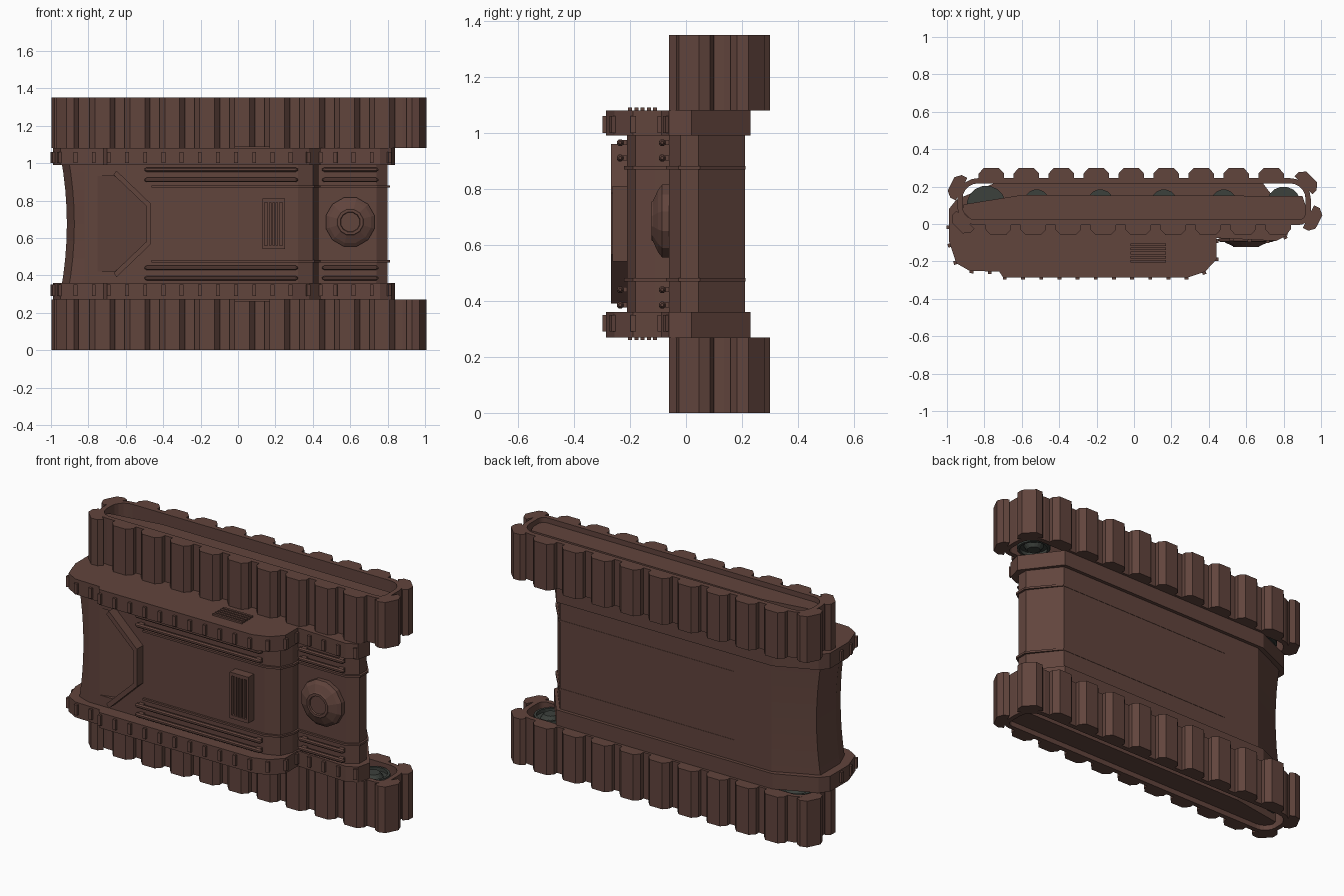
import bpy, bmesh, math
from mathutils import Vector

if "Cube" in bpy.data.objects:
    bpy.data.objects.remove(bpy.data.objects["Cube"])

MID = 0.675  # mirror plane of the vehicle, which lies on its side


def material(name, rgb):
    m = bpy.data.materials.new(name)
    m.use_nodes = True
    m.diffuse_color = (*rgb, 1)
    bsdf = m.node_tree.nodes["Principled BSDF"]
    bsdf.inputs["Base Color"].default_value = (*rgb, 1)
    bsdf.inputs["Roughness"].default_value = 0.8
    return m


BROWN = material("rust_brown", (0.12, 0.058, 0.046))
GREEN = material("dark_grey_green", (0.045, 0.052, 0.045))


def finish(bm, name, mat):
    bmesh.ops.recalc_face_normals(bm, faces=bm.faces)
    me = bpy.data.meshes.new(name)
    bm.to_mesh(me)
    bm.free()
    me.materials.append(mat)
    ob = bpy.data.objects.new(name, me)
    bpy.context.scene.collection.objects.link(ob)
    return ob


def loft(bm, rings, caps=True):
    """Join rings of points with quads, optionally closing both ends."""
    rows = [[bm.verts.new(p) for p in ring] for ring in rings]
    n = len(rows[0])
    for a, b in zip(rows, rows[1:]):
        for i in range(n):
            j = (i + 1) % n
            bm.faces.new((a[i], a[j], b[j], b[i]))
    if caps:
        bm.faces.new(rows[0])
        bm.faces.new(rows[-1])


def prism_z(bm, pts, z0, z1):
    loft(bm, [[(x, y, z) for x, y in pts] for z in (z0, z1)])


def prism_y(bm, pts, y0, y1):
    loft(bm, [[(x, y, z) for x, z in pts] for y in (y0, y1)])


def rect(a0, a1, b0, b1):
    return [(a0, b0), (a1, b0), (a1, b1), (a0, b1)]


def circle(cx, cy, r, n):
    return [(cx + r * math.cos(2 * math.pi * (i + .5) / n),
             cy + r * math.sin(2 * math.pi * (i + .5) / n)) for i in range(n)]


def along(path, s):
    """Point and tangent at distance s along an open path."""
    for a, b in zip(path, path[1:]):
        d = Vector(b) - Vector(a)
        if s <= d.length:
            return Vector(a) + d.normalized() * s, d.normalized()
        s -= d.length
    return Vector(path[-1]), d.normalized()


def length(path):
    return sum((Vector(b) - Vector(a)).length for a, b in zip(path, path[1:]))


def grow(pts, d):
    """Offset a closed outline outward by d."""
    out = []
    for i, p in enumerate(pts):
        e0 = (Vector(p) - Vector(pts[i - 1])).normalized()
        e1 = (Vector(pts[(i + 1) % len(pts)]) - Vector(p)).normalized()
        n0, n1 = Vector((e0.y, -e0.x)), Vector((e1.y, -e1.x))
        out.append(tuple(Vector(p) + (n0 + n1) * d / (1 + n0.dot(n1))))
    return out


# Hull: profile in x and y, with the tail end dished between the sides
deck = [(-.95, -.08), (-.91, -.18), (-.82, -.21), (.32, -.21), (.4, -.18),
        (.43, -.11), (.43, -.06), (.74, -.06), (.8, -.02), (.8, .045), (.67, .21)]
hull_pts = deck + [(-.7, .21), (-.95, .1)]
rings = []
for i in range(9):
    t = i / 4 - 1
    dish = .035 * (1 - t * t)
    rings.append([(x + (dish if x < -.85 else 0), y, MID + t * .37) for x, y in hull_pts])
bm = bmesh.new()
loft(bm, rings)
hull = finish(bm, "hull", BROWN)

# Sloping recess behind the chevron guard
bm = bmesh.new()
prism_y(bm, [(-.75, .42), (-.66, .42), (-.48, .575), (-.48, .775), (-.66, .93), (-.75, .93)], -.3, -.2)
for v in bm.verts:
    if v.co.y > -.25:
        v.co.y = -.208 + (v.co.x + .75) * .25
cutter = finish(bm, "recess_cutter", BROWN)
cutter.hide_render = True
cutter.hide_viewport = True
mod = hull.modifiers.new("recess", "BOOLEAN")
mod.operation = "DIFFERENCE"
mod.solver = "EXACT"
mod.object = cutter

# Chevron guard
bm = bmesh.new()
prism_y(bm, [(-.65, .39), (-.468, .565), (-.468, .785), (-.65, .96), (-.665, .937),
             (-.49, .77), (-.49, .58), (-.665, .413)], -.268, -.13)
finish(bm, "chevron_guard", BROWN)

# Thin bands wrapping the hull
bm = bmesh.new()
band = grow([(-.45, -.21)] + deck[3:-1] + [(.67, .2), (-.45, .2)], .012)
for s in (-1, 1):
    prism_z(bm, band, MID + s * .2 - .006, MID + s * .2 + .006)
finish(bm, "hull_bands", BROWN)

# Side skirts with edge ribs
skirt_top = [(-.99, .08), (-.99, -.09), (-.95, -.21), (-.88, -.25), (-.72, -.255), (-.7, -.285),
             (.29, -.285), (.38, -.255), (.44, -.19), (.44, -.075), (.76, -.09), (.82, -.06), (.84, .02)]
skirt = skirt_top + [(.68, .23), (-.72, .23), (-.95, .13)]
for s, side in ((-1, "right"), (1, "left")):
    bm = bmesh.new()
    prism_z(bm, skirt, MID + s * .315, MID + s * .405)
    finish(bm, side + "_skirt", BROWN)
    bm = bmesh.new()
    total = length(skirt_top)
    count = 24
    for i in range(1, count):
        p, t = along(skirt_top, total * i / count)
        n = Vector((t.y, -t.x))
        if n.y > 0:
            n = -n
        quad = [p + t * a + n * b for a, b in rect(-.01, .01, -.01, .013)]
        prism_z(bm, quad, MID + s * .325, MID + s * .385)
    finish(bm, side + "_skirt_ribs", BROWN)
    # Slatted vent on the outer face of the skirt
    bm = bmesh.new()
    for i in range(5):
        y = -.2 + i * .0225
        prism_z(bm, rect(-.02, .17, y - .007, y + .007), MID + s * .4, MID + s * .415)
    finish(bm, side + "_skirt_vent", BROWN)

# Long handrails on the two deck levels, with short feet
bm = bmesh.new()
for x0, x1, y in ((-.5, .32, -.235), (.45, .75, -.085)):
    for s in (-1, 1):
        for off in (.235, .29):
            z = MID + s * off
            ring = circle(0, 0, .013, 8)
            loft(bm, [[(x, y + a * k, z + b * k) for a, b in ring]
                      for x, k in ((x0, .4), (x0 + .012, 1), (x1 - .012, 1), (x1, .4))])
            for x in (x0 + .03, x1 - .03):
                prism_y(bm, rect(x - .015, x + .015, z - .009, z + .009), y, y + .04)
finish(bm, "handrails", BROWN)

# Raised deck grille: frame, slats and backing
bm = bmesh.new()
prism_y(bm, rect(.13, .25, .54, .81), -.245, -.2)
for x in (.136, .244):
    prism_y(bm, rect(x - .006, x + .006, .54, .81), -.262, -.24)
for z in (.55, .8):
    prism_y(bm, rect(.13, .25, z - .01, z + .01), -.262, -.24)
for i in range(4):
    x = .163 + i * .018
    prism_y(bm, rect(x - .005, x + .005, .555, .795), -.26, -.24)
finish(bm, "deck_grille", BROWN)

# Round hatch on the front deck
bm = bmesh.new()
profile = [(.135, -.05), (.135, -.085), (.115, -.1), (.075, -.118), (.07, -.124), (.055, -.124), (.052, -.115)]
loft(bm, [[(x, y, z) for x, z in circle(.6, .685, r, 12)] for r, y in profile])
finish(bm, "round_hatch", BROWN)


# Tracks
def belt_path(inset):
    corners = ((.88, .06, .065), (.835, .135, .11), (-.835, .135, .11), (-.845, .095, .1))
    pts = []
    for k, (cx, cy, r) in enumerate(corners):
        for i in range(6):
            a = math.pi / 2 * (k - 1 + i / 5)
            pts.append((cx + (r - inset) * math.cos(a), cy + (r - inset) * math.sin(a)))
    return pts


cleat = [(-.068, -.008), (-.068, .025), (-.04, .055), (.04, .055), (.068, .025), (.068, -.008)]
wheels = [(-.79, .1, .105), (-.52, .115, .07), (-.18, .115, .07),
          (.16, .115, .07), (.48, .115, .07), (.8, .11, .09)]
for s, side in ((-1, "right"), (1, "left")):
    z0, z1 = MID + s * .405, MID + s * .675
    outer, inner = belt_path(0), belt_path(.028)
    bm = bmesh.new()
    loft(bm, [[(x, y, z) for x, y in p] for p, z in
              ((outer, z0), (outer, z1), (inner, z1), (inner, z0), (outer, z0))], caps=False)
    bmesh.ops.remove_doubles(bm, verts=bm.verts, dist=1e-5)
    finish(bm, side + "_track_belt", BROWN)

    bm = bmesh.new()
    loop = outer + outer[:1]
    pitch = length(loop) / 22
    for i in range(22):
        p, t = along(loop, .077 + i * pitch)
        n = Vector((t.y, -t.x))
        prism_z(bm, [p + t * a + n * b for a, b in cleat], z0, z1)
    finish(bm, side + "_track_cleats", BROWN)

    # Outer side panel inside the belt
    bm = bmesh.new()
    prism_z(bm, [(-.86, .01), (.91, .01), (.93, .06), (.9, .15), (-.6, .155), (-.91, .105), (-.92, .07)],
            MID + s * .59, MID + s * .645)
    finish(bm, side + "_track_panel", BROWN)

    # Road wheels with hubs
    bm = bmesh.new()
    for x, y, r in wheels:
        rows = ((.3, .415), (.4, .415), (.6, .44), (.85, .44), (.85, .42), (1, .42), (1, .6))
        loft(bm, [[(px, py, MID + s * h) for px, py in circle(x, y, r * k, 16)] for k, h in rows])
    finish(bm, side + "_road_wheels", GREEN)
